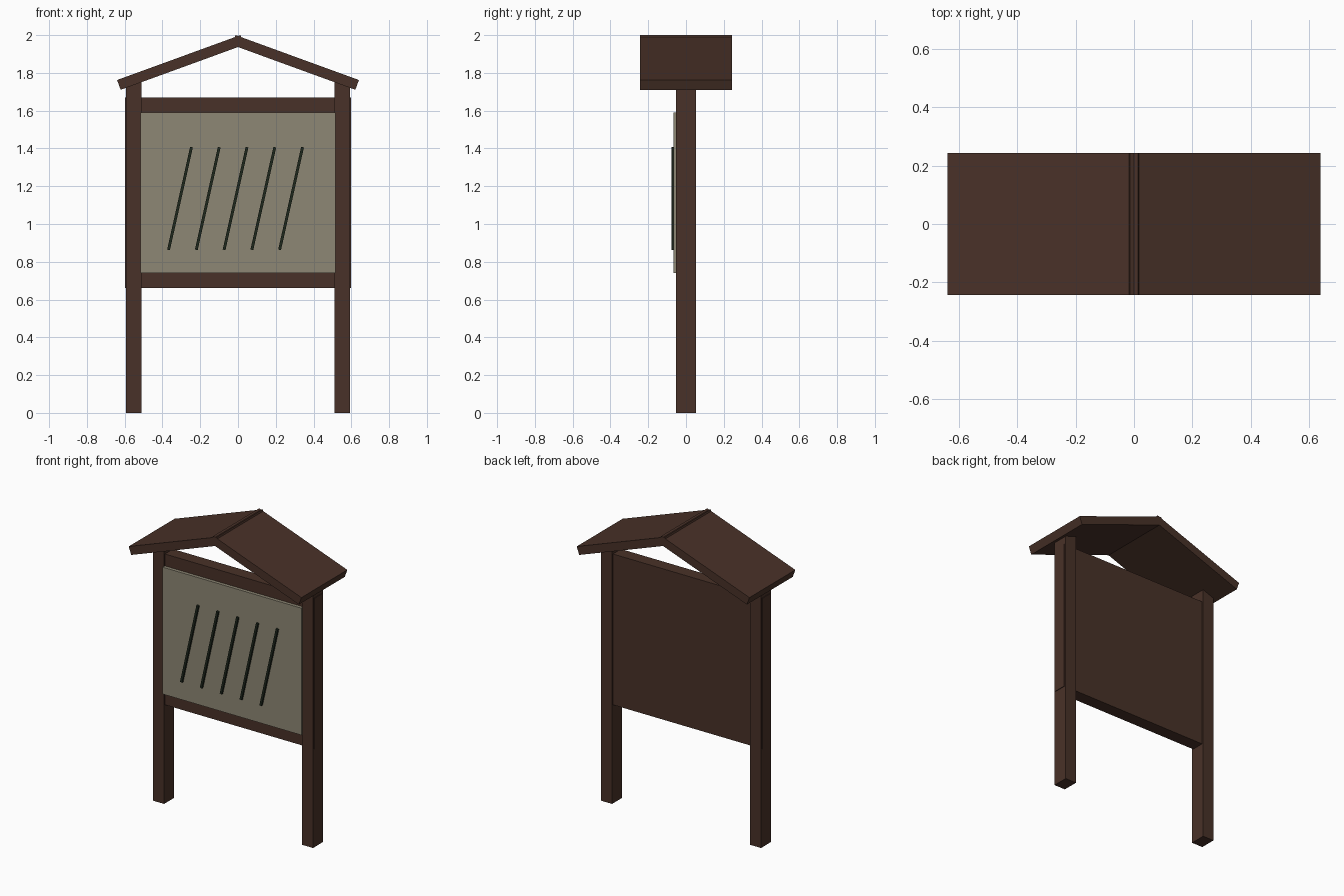
import bpy
import math

if "Cube" in bpy.data.objects:
    bpy.data.objects.remove(bpy.data.objects["Cube"])


def material(name, rgb):
    m = bpy.data.materials.new(name)
    m.diffuse_color = (*rgb, 1.0)
    m.use_nodes = True
    m.node_tree.nodes["Principled BSDF"].inputs["Base Color"].default_value = m.diffuse_color
    return m


wood = material("dark_wood", (0.066, 0.031, 0.021))
paper = material("grey_beige_panel", (0.270, 0.243, 0.176))
ink = material("dark_green_strip", (0.013, 0.021, 0.012))


def box(name, center, size, mat, tilt=0.0):
    """Box with full sizes, tilted about the y axis."""
    bpy.ops.mesh.primitive_cube_add(size=1, location=center)
    ob = bpy.context.object
    ob.name = name
    ob.scale = size
    bpy.ops.object.transform_apply(location=False, rotation=False, scale=True)
    ob.rotation_euler = (0, tilt, 0)
    ob.data.materials.append(mat)
    return ob


# Posts run from the ground into the roof slabs
for side, s in (("left", -1), ("right", 1)):
    box(side + "_post", (s * 0.552, 0, 0.88), (0.082, 0.106, 1.76), wood)

# Wooden board, just proud of the posts at the sides
box("board", (0, 0, 1.165), (1.194, 0.086, 1.01), wood)

# Display panel on the front
box("display_panel", (0, -0.053, 1.165), (1.03, 0.024, 0.85), paper)

# Slanted strips on the panel
for i in range(5):
    box("slanted_strip_%d" % (i + 1), (-0.307 + 0.147 * i, -0.069, 1.135),
        (0.015, 0.018, 0.557), ink, math.radians(12.6))

# Two roof slabs that cross slightly at the ridge
a = math.radians(20)
overlap, top, thick = 0.013, 2.0, 0.055
length = (0.64 + overlap) / math.cos(a)
cx = overlap - length / 2 * math.cos(a) + thick / 2 * math.sin(a)
cz = top - length / 2 * math.sin(a) - thick / 2 * math.cos(a)
for side, s in (("left", 1), ("right", -1)):
    box(side + "_roof_slab", (s * cx, 0, cz), (length, 0.486, thick), wood, -s * a)
